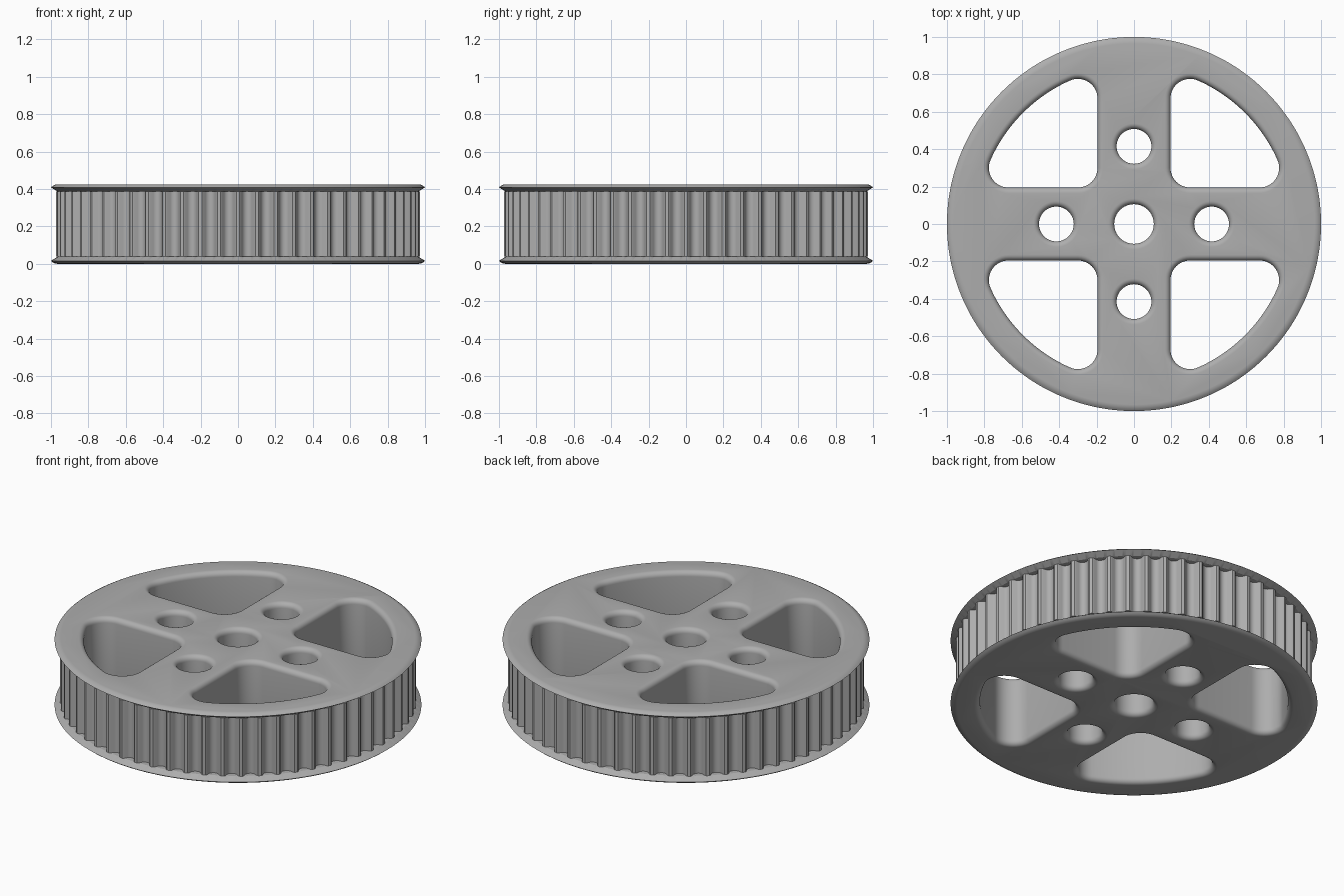
import bpy, bmesh
from math import sin, cos, pi, tau, radians, atan2, hypot

HEIGHT = 0.425
TEETH = 60
TIP, DEPTH = 0.972, 0.038      # tooth tip radius and groove depth
STEPS = 12                     # outline points per tooth
EDGE = 0.03                    # rounding of the opening edges

if "Cube" in bpy.data.objects:
    bpy.data.objects.remove(bpy.data.objects["Cube"])

grey = bpy.data.materials.new("plain grey")
grey.use_nodes = True
grey.diffuse_color = (0.42, 0.42, 0.42, 1)
grey.node_tree.nodes["Principled BSDF"].inputs["Base Color"].default_value = grey.diffuse_color


def loft(bm, rings):
    """Skin a stack of equal-length point loops and cap both ends."""
    loops = [[bm.verts.new(p) for p in ring] for ring in rings]
    n = len(loops[0])
    for low, high in zip(loops, loops[1:]):
        for i in range(n):
            j = (i + 1) % n
            bm.faces.new((low[i], low[j], high[j], high[i]))
    bm.faces.new(loops[0][::-1])
    bm.faces.new(loops[-1])


def make_object(name, bm):
    bmesh.ops.recalc_face_normals(bm, faces=bm.faces)
    mesh = bpy.data.meshes.new(name)
    bm.to_mesh(mesh)
    bm.free()
    mesh.materials.append(grey)
    obj = bpy.data.objects.new(name, mesh)
    bpy.context.collection.objects.link(obj)
    return obj


def arc(cx, cy, r, start, end, n):
    return [(cx + r * cos(start + (end - start) * i / n),
             cy + r * sin(start + (end - start) * i / n)) for i in range(n + 1)]


def circle_ring(r, z):
    n = TEETH * STEPS
    return [(r * cos(tau * i / n), r * sin(tau * i / n), z) for i in range(n)]


def tooth_ring(z):
    """Belt grooves with rounded bottoms between flat-topped teeth."""
    ring = []
    for i in range(TEETH * STEPS):
        u = ((i % STEPS) / STEPS - 0.5) / 0.34
        r = TIP - DEPTH * (max(0, 1 - u * u) ** 0.5)
        a = tau * i / (TEETH * STEPS)
        ring.append((r * cos(a), r * sin(a), z))
    return ring


def window(d):
    """Rounded quarter window, grown outward by d."""
    inset, rim, r = 0.195, 0.84, 0.105
    near = inset + r
    far = ((rim - r) ** 2 - near ** 2) ** 0.5
    low, high = atan2(near, far), atan2(far, near)
    return (arc(near, near, r + d, pi, 1.5 * pi, 10)
            + arc(far, near, r + d, -pi / 2, low, 14)
            + arc(0, 0, rim + d, low, high, 24)[1:-1]
            + arc(near, far, r + d, high, pi, 14))


def hole(x, y, r):
    return lambda d: arc(x, y, r + d, 0, tau, 48)[:-1]


def add_opening(bm, outline, turn=0):
    """Cutter for a through opening that flares at both faces."""
    c, s = cos(turn), sin(turn)
    curve = [(EDGE * (1 - sin(t)), EDGE * (1 - cos(t)))
             for t in [pi / 2 * k / 6 for k in range(7)]]
    levels = [(EDGE, -0.05)] + [(d, z) for d, z in curve]
    levels += [(d, HEIGHT - z) for d, z in reversed(levels)]
    loft(bm, [[(x * c - y * s, x * s + y * c, z) for x, y in outline(d)]
              for d, z in levels])


# Pulley body: two flanges with the toothed belt track between them
flange = [(0.965, 0), (0.978, 0.002), (0.99, 0.008), (1.0, 0.016), (0.965, 0.038)]
body = bmesh.new()
loft(body, [circle_ring(r, z) for r, z in flange]
     + [tooth_ring(0.0385), tooth_ring(HEIGHT - 0.0385)]
     + [circle_ring(r, HEIGHT - z) for r, z in reversed(flange)])
pulley = make_object("toothed_pulley", body)

# Openings: centre bore, four bolt holes, four windows
cut = bmesh.new()
add_opening(cut, hole(0, 0, 0.106))
for k in range(4):
    add_opening(cut, hole(0.415, 0, 0.093), k * pi / 2)
    add_opening(cut, window, k * pi / 2)
cutter = make_object("openings_cutter", cut)
cutter.hide_render = True

mod = pulley.modifiers.new("openings", 'BOOLEAN')
mod.operation = 'DIFFERENCE'
mod.solver = 'EXACT'
mod.object = cutter
bpy.context.view_layer.objects.active = pulley
bpy.ops.object.select_all(action='DESELECT')
pulley.select_set(True)
bpy.ops.object.modifier_apply(modifier=mod.name)
bpy.data.objects.remove(cutter)
bpy.ops.object.shade_smooth_by_angle(angle=radians(30))
